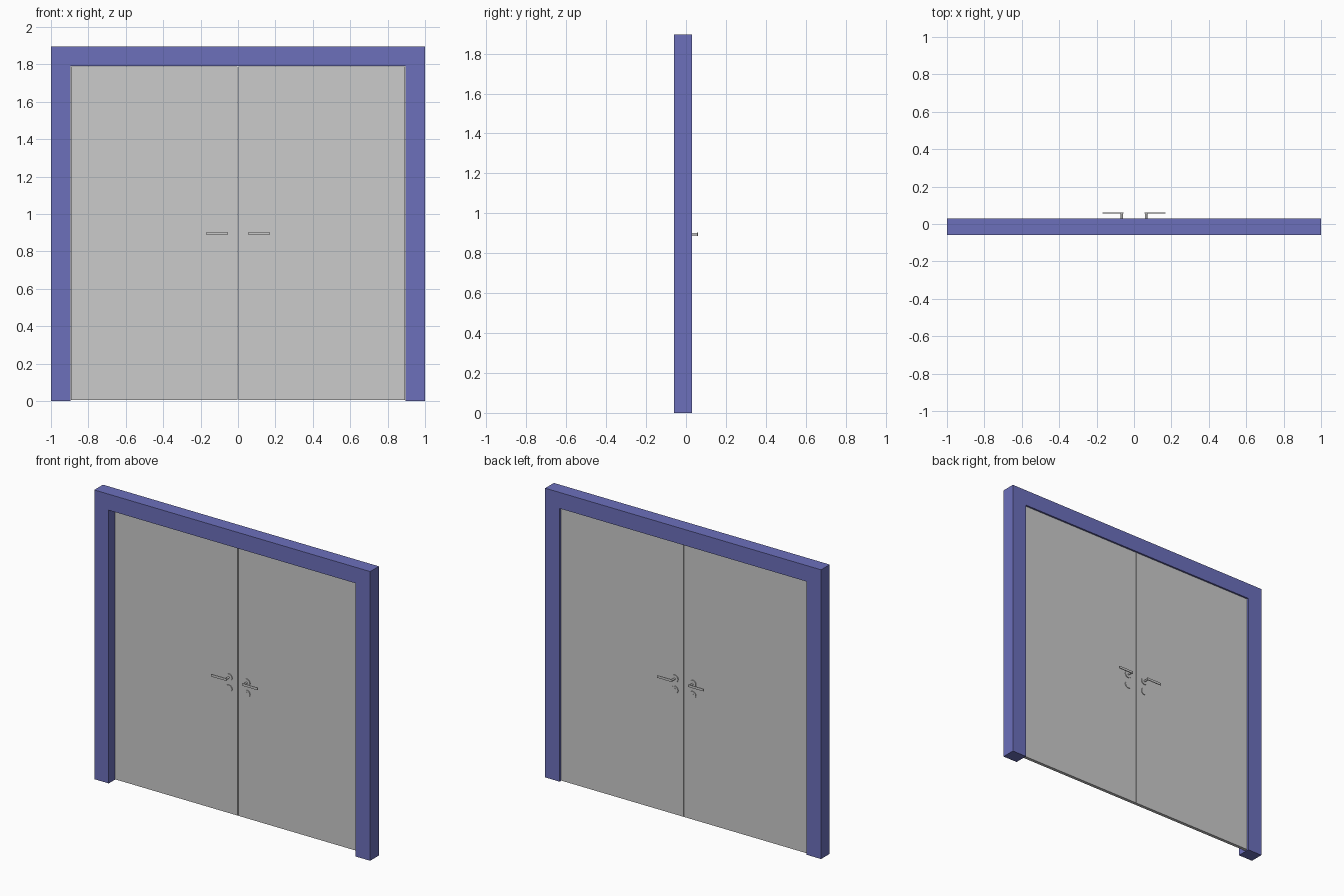
import bpy, bmesh, math
from mathutils import Matrix

if "Cube" in bpy.data.objects:
    bpy.data.objects.remove(bpy.data.objects["Cube"])

blue = bpy.data.materials.new("frame_blue")
blue.diffuse_color = (0.15, 0.16, 0.5, 1)
blue.use_nodes = True
blue.node_tree.nodes["Principled BSDF"].inputs["Base Color"].default_value = blue.diffuse_color

DOOR_FRONT, DOOR_BACK = 0.0, 0.021


def make_object(name, bm, mat=None):
    bmesh.ops.recalc_face_normals(bm, faces=bm.faces)
    mesh = bpy.data.meshes.new(name)
    bm.to_mesh(mesh)
    bm.free()
    ob = bpy.data.objects.new(name, mesh)
    bpy.context.collection.objects.link(ob)
    if mat:
        mesh.materials.append(mat)
    return ob


def add_box(name, lo, hi, bevel=0):
    bm = bmesh.new()
    size = [b - a for a, b in zip(lo, hi)]
    mid = [(a + b) / 2 for a, b in zip(lo, hi)]
    bmesh.ops.create_cube(bm, size=1)
    bmesh.ops.scale(bm, vec=size, verts=bm.verts)
    bmesh.ops.translate(bm, vec=mid, verts=bm.verts)
    ob = make_object(name, bm)
    if bevel:
        mod = ob.modifiers.new("soft_edges", 'BEVEL')
        mod.width, mod.segments = bevel, 2
    return ob


def add_disc(name, x, z, radius, y0, y1):
    # round part whose axis runs along y
    bm = bmesh.new()
    place = Matrix.Translation((x, (y0 + y1) / 2, z)) @ Matrix.Rotation(math.pi / 2, 4, 'X')
    bmesh.ops.create_cone(bm, cap_ends=True, segments=32, radius1=radius,
                          radius2=radius, depth=abs(y1 - y0), matrix=place)
    for f in bm.faces:
        f.smooth = len(f.verts) == 4
    for e in bm.edges:
        e.smooth = e.calc_face_angle(0) < 0.6
    return make_object(name, bm)


# door frame: one U-shaped profile extruded through its depth
bm = bmesh.new()
outline = [(-1, 0), (-1, 1.895), (1, 1.895), (1, 0),
           (0.895, 0), (0.895, 1.79), (-0.895, 1.79), (-0.895, 0)]
face = bm.faces.new([bm.verts.new((x, -0.06, z)) for x, z in outline])
ext = bmesh.ops.extrude_face_region(bm, geom=[face])
bmesh.ops.translate(bm, vec=(0, 0.09, 0),
                    verts=[v for v in ext["geom"] if isinstance(v, bmesh.types.BMVert)])
make_object("door_frame", bm, blue)

for side, s in (("left", -1), ("right", 1)):
    # door leaf
    xs = sorted((s * 0.002, s * 0.893))
    add_box(f"{side}_door_leaf", (xs[0], DOOR_FRONT, 0.005), (xs[1], DOOR_BACK, 1.788))

    # lever handle set on both faces of the leaf
    for face_name, y, d in (("front", DOOR_FRONT, -1), ("back", DOOR_BACK, 1)):
        tag = f"{side}_{face_name}"
        x = s * 0.065
        add_disc(f"{tag}_handle_rose", x, 0.895, 0.024, y, y + d * 0.005)
        add_disc(f"{tag}_key_rose", x, 0.822, 0.024, y, y + d * 0.005)
        add_disc(f"{tag}_lock_cylinder", x, 0.827, 0.007, y, y + d * 0.006)
        add_box(f"{tag}_lock_slot",
                (x - 0.003, min(y, y + d * 0.006), 0.808),
                (x + 0.003, max(y, y + d * 0.006), 0.827))
        add_disc(f"{tag}_handle_neck", x, 0.895, 0.006, y, y + d * 0.036)
        xs = sorted((s * 0.057, s * 0.168))
        ys = sorted((y + d * 0.034, y + d * 0.04))
        add_box(f"{tag}_handle_lever", (xs[0], ys[0], 0.887), (xs[1], ys[1], 0.903), 0.0015)
